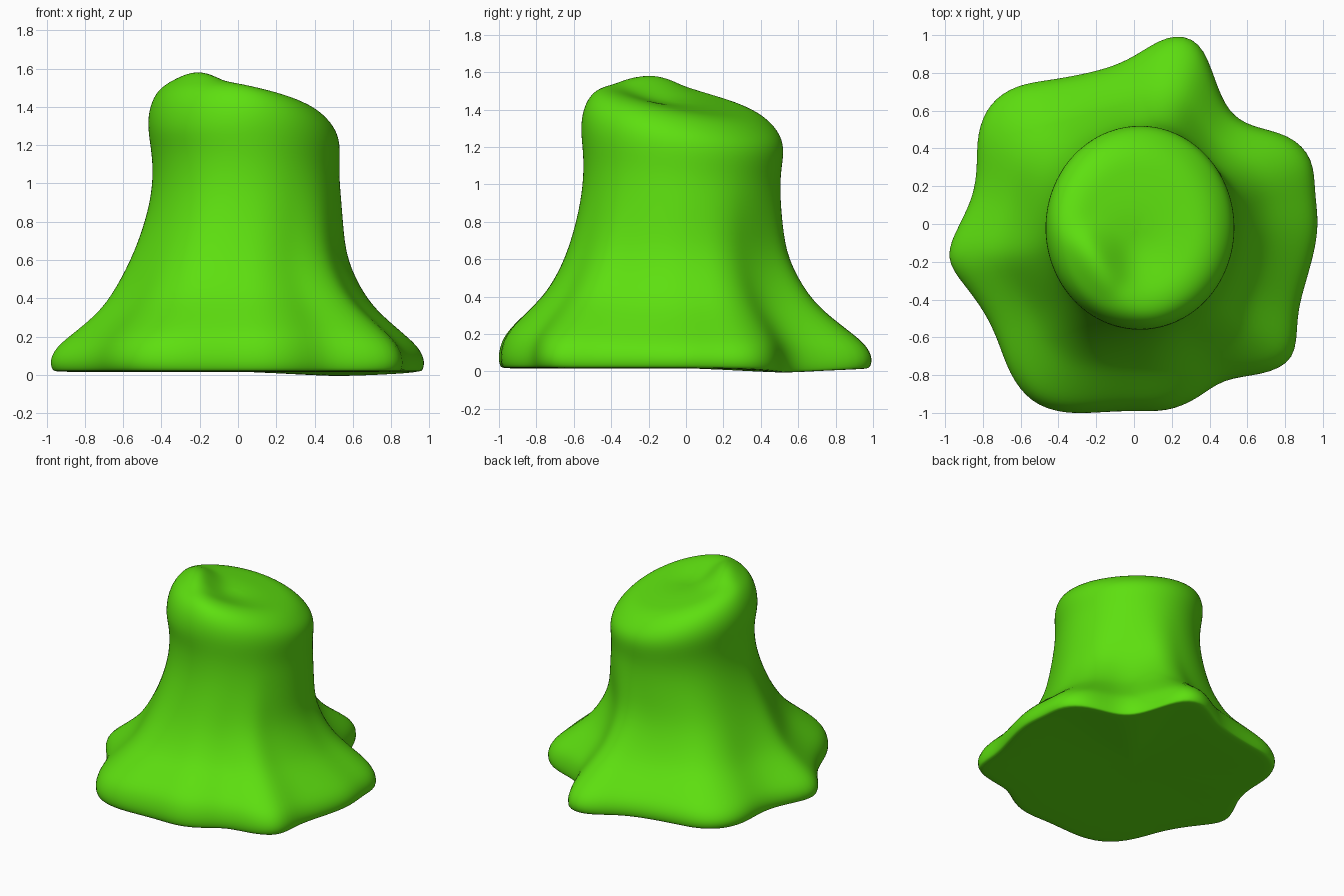
import bpy, bmesh, math
from mathutils import Vector

if "Cube" in bpy.data.objects:
    bpy.data.objects.remove(bpy.data.objects["Cube"])

green = bpy.data.materials.new("bright green")
green.use_nodes = True
colour = (0.11, 0.74, 0.005, 1)
green.diffuse_color = colour
green.node_tree.nodes["Principled BSDF"].inputs["Base Color"].default_value = colour

# Spread of the roots around the ground, one radius every ten degrees
ROOTS = [.98, .97, 1.015, .955, .8, .775, .865, 1.045, 1.025, .88, .835, .84,
         .88, .965, 1.0, .96, .88, .86, .92, 1.025, .95, .915, .94, 1.03,
         1.095, 1.07, 1.01, .985, 1.01, .985, .94, 1.045, 1.13, .99, .96, .965]
COUNT = len(ROOTS)

# Trunk rings: height, share of root outline, waist scale, tilt, lift at the front
TRUNK = [(.015, .94, .97, 0, 0), (.018, .985, .97, 0, 0), (.07, 1.017, .97, 0, .01),
         (.14, .955, .97, 0, .05), (.21, .79, .97, 0, .06), (.3, .57, .97, 0, .06),
         (.4, .385, .97, 0, .04), (.6, .18, .96, 0, 0), (.8, .09, .955, .1, 0),
         (.97, .035, .96, .25, 0), (1.11, .01, .98, .5, 0)]
# Cap rings: scale of the rim, drop below the cut surface, share of its tilt
CAP = [(1.015, .21, .65), (.985, .115, .85), (.9, .05, 1), (.79, .015, 1),
       (.66, 0, 1), (.53, 0, 1), (.4, 0, 1), (.26, 0, 1), (.13, 0, 1)]


def slope(x, y):
    return -.19 * x - .19 * y


def rim(angle, scale):
    """Point on the slightly oval trunk outline."""
    return Vector((.03 + (1 - scale) * .5 + .495 * scale * math.cos(angle),
                   -.02 + .535 * scale * math.sin(angle)))


def cut_height(x, y, tilt):
    """Sloping cut with a raised ridge, a shallow dish and one worn corner."""
    start, end = Vector((-.3, .0)), Vector((-.08, -.36))
    p = Vector((x, y))
    t = max(0, min(1, (p - start).dot(end - start) / (end - start).length_squared))
    away = (p - start.lerp(end, t)).length
    ridge = (.01 + .06 * math.sin(math.pi * t)) * math.exp(-(away / .09) ** 2)
    dish = .035 * math.exp(-((x - .02) ** 2 + (y + .15) ** 2) / .03)
    worn = .2 * max(0, -x - y - .45)
    return 1.455 + tilt * slope(x, y) + ridge - dish - worn


bm = bmesh.new()
rings = []
angles = [math.tau * i / COUNT for i in range(COUNT)]

# Flared trunk and roots, leaning a little at mid height
for z, share, waist, tilt, lift in TRUNK:
    ring = []
    lean = Vector((-.04, -.033)) * math.exp(-((z - .55) / .25) ** 2)
    for a, radius in zip(angles, ROOTS):
        outer = Vector((math.cos(a), math.sin(a))) * radius
        p = rim(a, waist).lerp(outer, share) + lean
        front = max(0, -math.sin(a)) ** 2
        dip = .025 * max(0, math.cos(a - math.pi / 4)) ** 16 if z < .1 else 0
        ring.append(bm.verts.new((p.x, p.y, z + tilt * slope(p.x, p.y) + lift * front - dip)))
    rings.append(ring)

# Rounded rim and cut top
for scale, drop, tilt in CAP:
    ring = []
    for a in angles:
        x = .03 + .5 * scale * math.cos(a)
        y = -.02 + .54 * scale * math.sin(a)
        ring.append(bm.verts.new((x, y, cut_height(x, y, tilt) - drop)))
    rings.append(ring)

for low, high in zip(rings, rings[1:]):
    for i in range(COUNT):
        j = (i + 1) % COUNT
        bm.faces.new((low[i], low[j], high[j], high[i]))

# Close the top and the flat underside
top = bm.verts.new((.03, -.02, cut_height(.03, -.02, 1)))
base = bm.verts.new((0, 0, .018))
for i in range(COUNT):
    j = (i + 1) % COUNT
    bm.faces.new((rings[-1][i], rings[-1][j], top))
    bm.faces.new((rings[0][j], rings[0][i], base))

bmesh.ops.recalc_face_normals(bm, faces=bm.faces)
for face in bm.faces:
    face.smooth = True
mesh = bpy.data.meshes.new("tree_stump")
bm.to_mesh(mesh)
bm.free()
mesh.materials.append(green)
stump = bpy.data.objects.new("tree_stump", mesh)
bpy.context.collection.objects.link(stump)
smooth = stump.modifiers.new("smooth_surface", 'SUBSURF')
smooth.levels = smooth.render_levels = 2
